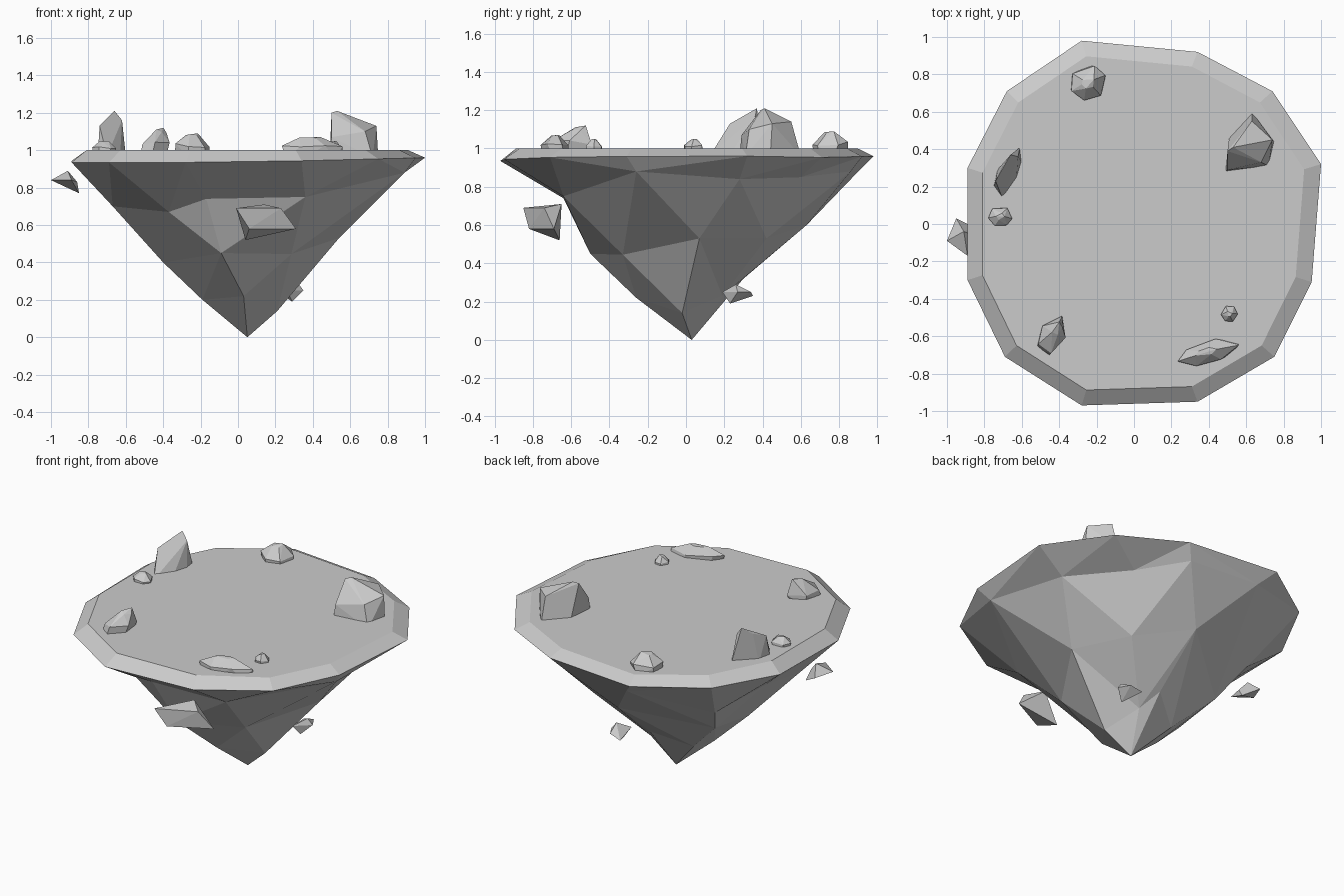
import bpy, bmesh, math, random
from mathutils import Vector

if "Cube" in bpy.data.objects:
    bpy.data.objects.remove(bpy.data.objects["Cube"], do_unlink=True)

stone = bpy.data.materials.new("stone grey")
stone.use_nodes = True
grey = (0.6, 0.6, 0.6, 1)
stone.diffuse_color = grey
stone.node_tree.nodes["Principled BSDF"].inputs["Base Color"].default_value = grey


def finish(bm, name):
    """Turn a bmesh into a flat shaded stone object."""
    bmesh.ops.recalc_face_normals(bm, faces=bm.faces[:])
    mesh = bpy.data.meshes.new(name)
    bm.to_mesh(mesh)
    bm.free()
    mesh.materials.append(stone)
    obj = bpy.data.objects.new(name, mesh)
    bpy.context.collection.objects.link(obj)
    return obj


def hull(name, points):
    """Angular rock: the convex hull of a few points."""
    bm = bmesh.new()
    for p in points:
        bm.verts.new(p)
    bmesh.ops.convex_hull(bm, input=bm.verts[:])
    loose = [v for v in bm.verts if not v.link_faces]
    bmesh.ops.delete(bm, geom=loose, context="VERTS")
    bmesh.ops.dissolve_limit(bm, angle_limit=math.radians(4),
                             verts=bm.verts[:], edges=bm.edges[:])
    return finish(bm, name)


def turn(v):
    return math.atan2(v.co.y, v.co.x) % math.tau


def ring(bm, points):
    """Add a loop of vertices, sorted by direction around the axis."""
    return sorted((bm.verts.new(p) for p in points), key=turn)


def zip_rings(bm, upper, lower):
    """Join two loops of different counts with a band of triangles."""
    i = j = 0
    n, m = len(upper), len(lower)

    def middle(loop, k):
        count = len(loop)
        a = turn(loop[k % count]) + math.tau * (k // count)
        b = turn(loop[(k + 1) % count]) + math.tau * ((k + 1) // count)
        return (a + b) / 2

    while i < n or j < m:
        a, b = upper[i % n], lower[j % m]
        if j == m or (i < n and middle(upper, i) <= middle(lower, j)):
            i += 1
            bm.faces.new((a, b, upper[i % n]))
        else:
            j += 1
            bm.faces.new((a, b, lower[j % m]))


# Floating island: flat top, bevelled rim, faceted inverted cone
rim = [(-.28, .98), (.34, .92), (.74, .71), (1, .32), (.95, -.31), (.75, -.71),
       (.34, -.95), (-.28, -.97), (-.69, -.71), (-.89, -.3), (-.89, .3), (-.68, .71)]
shoulder = [(-.17, -.64, .74), (.36, -.64, .75), (.89, -.26, .88), (.79, .28, .84),
            (.5, .6, .85), (.28, .86, .88), (-.2, .9, .88), (-.51, .43, .64),
            (-.64, .1, .73), (-.67, -.22, .7), (-.37, -.52, .67)]
knee = [(-.09, -.5, .45), (.285, -.33, .445), (.54, .07, .53), (.37, .42, .53),
        (.05, .63, .6), (-.4, .27, .45), (-.4, -.07, .4)]
foot = [(.03, -.26, .22), (.21, -.02, .14), (.12, .19, .23), (.05, .3, .32),
        (-.16, .15, .22), (-.19, -.02, .2)]

bm = bmesh.new()
top = ring(bm, [(x * .91, y * .915, 1) for x, y in rim])
edge = ring(bm, [(x, y, .935 + .025 * max(x, y, 0)) for x, y in rim])
bm.faces.new(top)
for k in range(len(rim)):
    n = (k + 1) % len(rim)
    bm.faces.new((top[k], edge[k], edge[n], top[n]))
last = edge
for points in (shoulder, knee, foot):
    loop = ring(bm, points)
    zip_rings(bm, last, loop)
    last = loop
tip = bm.verts.new((.05, .03, 0))
for k in range(len(last)):
    bm.faces.new((last[k], tip, last[(k + 1) % len(last)]))
finish(bm, "island")


def boulder(name, x, y, length, width, angle, height, lean, sides, seed):
    """Chipped stone on the island top: tapering rings, leaning peak."""
    rng = random.Random(seed)
    a = math.radians(angle)
    points = []
    for level, scale in ((-.04, .95), (.4 * height, 1), (height, .35)):
        shift = Vector(lean) * max(level, 0) / height
        for k in range(sides):
            t = math.tau * (k + rng.uniform(-.2, .2)) / sides
            u = math.cos(t) * length * scale
            v = math.sin(t) * width * scale
            z = level - (rng.uniform(0, .25) * height if level > 0 else 0)
            if level == height and k == 0:
                z = height
            points.append((x + shift.x + u * math.cos(a) - v * math.sin(a),
                           y + shift.y + u * math.sin(a) + v * math.cos(a), 1 + z))
    hull(name, points)


# Boulders scattered around the edge of the top
boulder("dome_boulder", -.245, .755, .1, .095, 20, .09, (0, 0), 6, 1)
boulder("left_pebble", -.715, .04, .065, .055, 0, .05, (0, 0), 6, 3)
boulder("chip_boulder", -.45, -.61, .11, .07, 65, .12, (.04, .05), 5, 4)
boulder("long_boulder", .405, -.685, .17, .06, 17, .07, (-.02, 0), 6, 5)
boulder("right_pebble", .51, -.48, .045, .045, 0, .05, (0, 0), 6, 6)
hull("tall_boulder", [(-.7, .13, .97), (-.75, .2, .97), (-.73, .29, .97), (-.61, .41, .97),
                      (-.6, .33, .97), (-.63, .23, .97), (-.66, .37, 1.21),
                      (-.7, .31, 1.16), (-.62, .36, 1.16), (-.74, .23, 1.13)])
hull("big_boulder", [(.49, .28, .96), (.51, .47, .96), (.63, .6, .96), (.75, .44, .96),
                     (.72, .31, .96), (.5, .39, 1.2), (.53, .41, 1.21), (.63, .55, 1.14),
                     (.74, .45, 1.13), (.68, .33, 1.1), (.5, .29, 1.07)])

# Loose shards hovering beside the cone
hull("front_shard", [(-.01, -.85, .69), (.14, -.65, .71), (.23, -.74, .69),
                     (.31, -.69, .58), (.04, -.66, .52), (.06, -.82, .58)])
hull("left_shard", [(-1, -.09, .84), (-.95, .03, .83), (-.91, -.04, .89),
                    (-.86, -.06, .83), (-.85, -.02, .77), (-.89, -.17, .84)])
hull("back_shard", [(.32, .26, .29), (.26, .19, .25), (.31, .34, .25),
                    (.23, .35, .23), (.29, .23, .19), (.35, .27, .25)])
